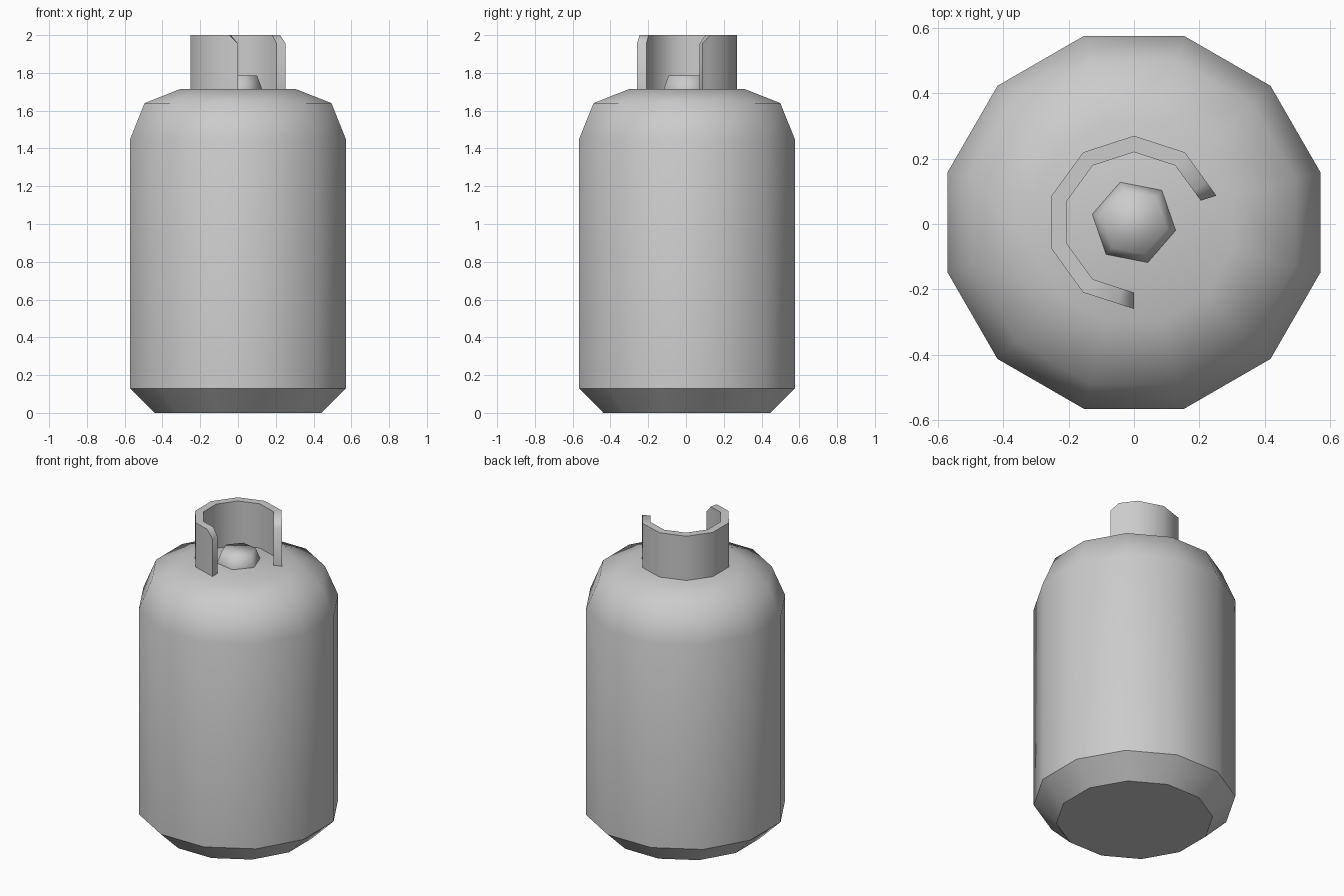
import bpy
import bmesh
from math import cos, sin, radians, pi

cube = bpy.data.objects.get("Cube")
if cube:
    bpy.data.objects.remove(cube, do_unlink=True)

CENTRE_Y = 0.005
SHOULDER_TOP = 1.715

grey = bpy.data.materials.new("painted_grey_metal")
grey.use_nodes = True
colour = (0.6, 0.6, 0.6, 1)
grey.diffuse_color = colour
grey.node_tree.nodes["Principled BSDF"].inputs["Base Color"].default_value = colour


def finish(name, bm, sharp_angle, is_sharp=None):
    """Turn a bmesh into a smooth object with chosen sharp edges."""
    bmesh.ops.recalc_face_normals(bm, faces=bm.faces)
    for face in bm.faces:
        face.smooth = True
    for edge in bm.edges:
        by_angle = edge.calc_face_angle(0) > radians(sharp_angle)
        edge.smooth = not (by_angle or (is_sharp and is_sharp(edge)))
    mesh = bpy.data.meshes.new(name)
    bm.to_mesh(mesh)
    bm.free()
    mesh.materials.append(grey)
    obj = bpy.data.objects.new(name, mesh)
    obj.location.y = CENTRE_Y
    bpy.context.collection.objects.link(obj)
    return obj


def lathe(profile, sides, start):
    """Stack polygon rings given as (radius, height) and cap both ends."""
    bm = bmesh.new()
    rings = []
    for r, z in profile:
        angles = [radians(start) + 2 * pi * i / sides for i in range(sides)]
        rings.append([bm.verts.new((r * cos(a), r * sin(a), z)) for a in angles])
    for low, high in zip(rings, rings[1:]):
        for i in range(sides):
            j = (i + 1) % sides
            bm.faces.new((low[i], low[j], high[j], high[i]))
    bm.faces.new(rings[0])
    bm.faces.new(rings[-1])
    return bm


# Tank: twelve sides, chamfered foot and rounded shoulder
tank = lathe([(0.458, 0), (0.591, 0.13), (0.591, 1.45),
              (0.512, 1.64), (0.315, SHOULDER_TOP)], 12, 15)


def foot_edge(edge):
    a, b = (v.co.z for v in edge.verts)
    return abs(a - b) < 0.01 and a < 0.2


finish("tank_body", tank, 60, foot_edge)

# Valve: low hexagonal knob
finish("valve_knob", lathe([(0.13, SHOULDER_TOP - 0.01), (0.13, SHOULDER_TOP),
                            (0.103, 1.785)], 6, 49), 75)

# Collar: open ten-sided guard with clipped upper corners at both ends
corners = [(cos(radians(a)), sin(radians(a))) for a in range(18, 271, 36)]


def between(p, q, t):
    return tuple(u + (v - u) * t for u, v in zip(p, q))


path = [(c, 2.0) for c in corners]
path[0] = (corners[0], 1.955)
path[-1] = (corners[-1], 1.955)
path.insert(1, (between(corners[0], corners[1], 0.3), 2.0))
path.insert(-1, (between(corners[-1], corners[-2], 0.3), 2.0))

bm = bmesh.new()
sections = []
for (x, y), top in path:
    sections.append([bm.verts.new((x * r, y * r, z)) for r, z in
                     ((0.265, SHOULDER_TOP), (0.265, top),
                      (0.215, top), (0.215, SHOULDER_TOP))])
for a, b in zip(sections, sections[1:]):
    for i in range(4):
        j = (i + 1) % 4
        bm.faces.new((a[i], a[j], b[j], b[i]))
bm.faces.new(sections[0])
bm.faces.new(sections[-1])
finish("valve_collar", bm, 50)
